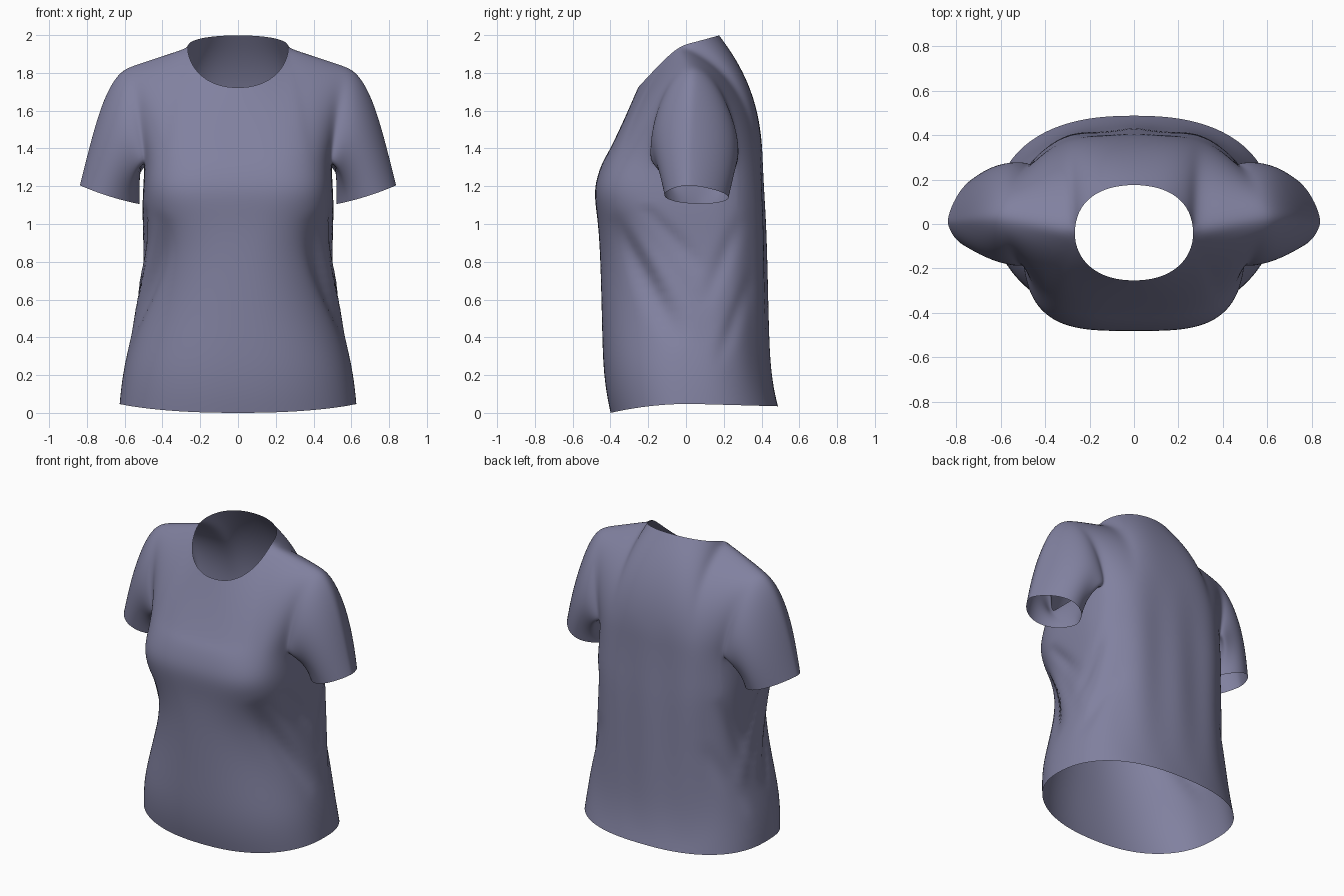
import bpy, bmesh, math
from mathutils import Vector

if "Cube" in bpy.data.objects:
    bpy.data.objects.remove(bpy.data.objects["Cube"])

N, FRONT, BACK = 24, 10, 16        # half-ring columns, armhole front and back columns
FN, BN = 6, 20                     # columns where the neckline meets the shoulder seam
ROWS, SLEEVE_ROWS = 8, 9


def sp(v, p):
    return math.copysign(abs(v) ** p, v) if abs(v) > 1e-6 else 0.0


def ring(z, w, yf, yb, nf, nb, cy):
    """Right half of a rounded body section, from front centre to back centre."""
    pts = []
    for i in range(N + 1):
        t = math.pi * i / N
        n = nf if i <= N // 2 else nb
        s, c = sp(math.sin(t), 2 / n), sp(math.cos(t), 2 / n)
        y = cy - c * ((cy - yf) if c > 0 else (yb - cy))
        lift = (0.048 * (1 - max(c, 0) ** 2) - 0.013 * max(-c, 0)) * max(0, 1 - z / 0.4)
        pts.append(Vector((w * s, y, z + lift)))
    return pts


def add_grid(bm, rows):
    vs = [[bm.verts.new(p) for p in r] for r in rows]
    for a, b in zip(vs, vs[1:]):
        for j in range(len(a) - 1):
            bm.faces.new((a[j], a[j + 1], b[j + 1], b[j]))


# Lower body: z, half width, front y, back y, front and back squareness, y of widest point
sections = [(0.0, .628, -.40, .488, 2.3, 2.4, .02), (.10, .62, -.422, .465, 2.3, 2.4, .02),
            (.25, .60, -.44, .445, 2.3, 2.4, .02), (.45, .555, -.445, .436, 2.25, 2.5, .04),
            (.65, .515, -.45, .43, 2.25, 2.6, .08), (.85, .50, -.456, .425, 2.35, 2.8, .08),
            (1.0, .505, -.466, .42, 2.8, 3.0, .05), (1.1, .507, -.48, .415, 3.3, 3.1, .03),
            (1.2, .502, -.487, .41, 3.6, 3.1, .02), (1.32, .495, -.448, .405, 3.3, 3.1, .02)]
body = [ring(*s) for s in sections]
chest = body[-1]

# Neckline and shoulder seam
NECK_SIDE, SHOULDER = Vector((.27, -.03, 1.945)), Vector((.59, .03, 1.83))


def top_point(i):
    if i <= FN:
        a = math.pi / 2 * i / FN
        c = math.cos(a)
        return Vector((.27 * sp(math.sin(a), .9), -.03 - .226 * sp(c, .9), 1.945 - .225 * c))
    if i >= BN:
        a = math.pi / 2 * (N - i) / (N - BN)
        c = math.cos(a)
        return Vector((.27 * sp(math.sin(a), .9), -.03 + .21 * sp(c, .9), 1.945 + .055 * c))
    f = (i - FN) / (FRONT - FN) if i <= FRONT else (BN - i) / (BN - BACK)
    return NECK_SIDE.lerp(SHOULDER, f)


def panel(first, last):
    """Upper front or back panel: straight at the centre, rounding over at the shoulder."""
    rows = []
    for r in range(ROWS + 1):
        v, row = r / ROWS, []
        for i in range(first, last + 1):
            b, t = chest[i], top_point(i)
            w, p = ((i / FRONT) ** 1.7, .88) if i <= FRONT else ((N - i) / (N - BACK), 2.3)
            fy = (1 - w) * v ** p + w * (1 - math.cos(v * math.pi / 2))
            fz = (1 - w) * v + w * math.sin(v * math.pi / 2)
            row.append(Vector((b.x + (t.x - b.x) * v, b.y + (t.y - b.y) * fy,
                               b.z + (t.z - b.z) * fz)))
        rows.append(row)
    return rows


front_panel, back_panel = panel(0, FRONT), panel(BACK, N)

# Sleeve: armhole loop swept to the cuff
loop = ([r[-1] for r in reversed(front_panel)] + chest[FRONT + 1:BACK]
        + [r[0] for r in back_panel])
length = [0.0]
for a, b in zip(loop, loop[1:]):
    length.append(length[-1] + (b - a).length)
sleeve = []
for k in range(SLEEVE_ROWS + 1):
    t, row = k / SLEEVE_ROWS, []
    for p0, l in zip(loop, length):
        phi = 2 * math.pi * l / length[-1]
        c, s = math.cos(phi), math.sin(phi)
        top = (1 + c) / 2
        p3 = Vector((.678 + .16 * c, .072 - .172 * sp(s, 1.35) - .06 * top ** 2,
                     1.155 + .05 * c - .01 * s * s))
        p1 = p0 + Vector((.03 + .095 * top, -(.035 if s > 0 else .05) * s, -.06 * top))
        p2 = p3 + Vector((-.07 * top, -.04 * s, .10 + .17 * top))
        row.append(p0 * (1 - t) ** 3 + p1 * 3 * t * (1 - t) ** 2
                   + p2 * 3 * t * t * (1 - t) + p3 * t ** 3)
    sleeve.append(row)

bm = bmesh.new()
for part in (body, front_panel, back_panel, sleeve):
    add_grid(bm, part)
bmesh.ops.remove_doubles(bm, verts=bm.verts, dist=.0005)
bmesh.ops.recalc_face_normals(bm, faces=bm.faces)
mesh = bpy.data.meshes.new("shirt")
bm.to_mesh(mesh)
bm.free()
shirt = bpy.data.objects.new("shirt", mesh)
bpy.context.collection.objects.link(shirt)
bpy.context.view_layer.objects.active = shirt
shirt.select_set(True)

# Mirror the half and smooth it
mir = shirt.modifiers.new("mirror", 'MIRROR')
mir.merge_threshold = .002
sub = shirt.modifiers.new("smooth", 'SUBSURF')
sub.levels = sub.render_levels = 2
for name in ("mirror", "smooth"):
    bpy.ops.object.modifier_apply(modifier=name)

# Cloth folds on the sides: start y, z, end y, z, depth, width
folds = [(-.40, 1.05, -.02, .35, -.028, .055), (-.32, 1.02, .10, .42, .014, .05),
         (-.25, 1.12, .12, .72, -.016, .04), (.30, 1.05, .08, .55, -.014, .045),
         (.36, .75, .16, .25, -.012, .04), (-.05, .85, .25, .40, .010, .05)]


def fold_offset(co):
    total = 0.0
    for y0, z0, y1, z1, depth, width in folds:
        dy, dz = y1 - y0, z1 - z0
        t = ((co.y - y0) * dy + (co.z - z0) * dz) / (dy * dy + dz * dz)
        if 0 < t < 1:
            d = ((co.y - y0) * dz - (co.z - z0) * dy) / math.hypot(dy, dz)
            total += depth * math.sin(math.pi * t) * math.exp(-(d / width) ** 2)
    total *= min(1, max(0, (abs(co.x) - .25) / .15))
    if co.y > .25:                                   # soft vertical waves on the back
        fade = max(0, math.sin(math.pi * min(1, max(0, (co.z - .1) / 1.4))))
        total += .005 * fade * min(1, (co.y - .25) / .1) * math.cos(abs(co.x) * 22)
    return total


bm = bmesh.new()
bm.from_mesh(mesh)
bm.normal_update()
moves = [(v, v.normal * fold_offset(v.co)) for v in bm.verts
         if v.co.z < 1.1 or v.co.y > .28]
for v, m in moves:
    v.co += m
bm.to_mesh(mesh)
bm.free()

cloth = bpy.data.materials.new("muted lavender cloth")
cloth.diffuse_color = (.22, .22, .35, 1)
cloth.use_nodes = True
cloth.node_tree.nodes["Principled BSDF"].inputs["Base Color"].default_value = cloth.diffuse_color
mesh.materials.append(cloth)
bpy.ops.object.shade_smooth()
